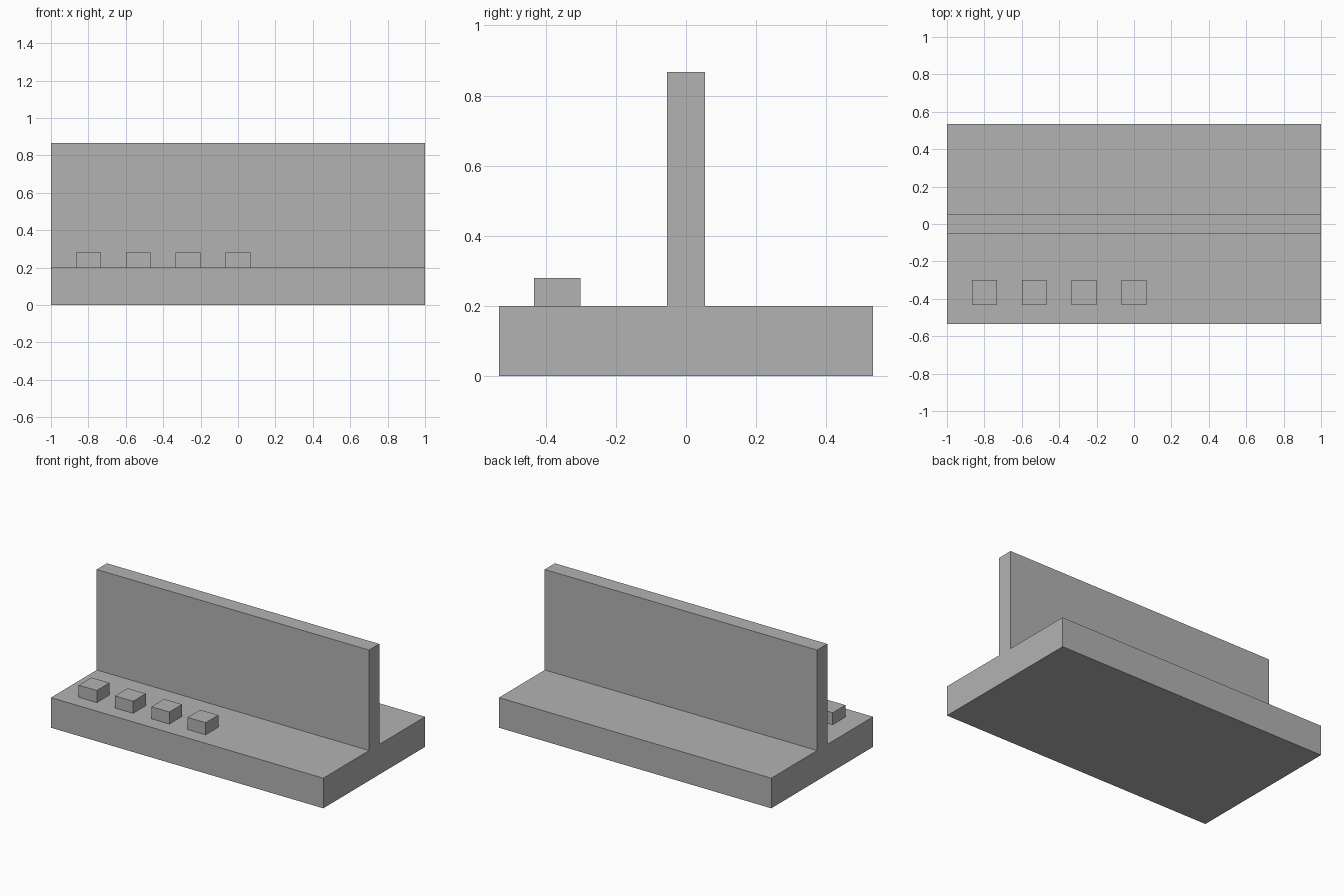
import bpy

cube = bpy.data.objects.get("Cube")
if cube:
    bpy.data.objects.remove(cube, do_unlink=True)

grey = bpy.data.materials.new("plain grey")
grey.use_nodes = True
colour = (0.45, 0.45, 0.45, 1)
grey.diffuse_color = colour
grey.node_tree.nodes["Principled BSDF"].inputs["Base Color"].default_value = colour


def box(name, size, x, y, bottom):
    """Add a box of the given size standing on the height bottom."""
    bpy.ops.mesh.primitive_cube_add(size=1, location=(x, y, bottom + size[2] / 2))
    obj = bpy.context.object
    obj.name = name
    obj.scale = size
    bpy.ops.object.transform_apply(location=False, rotation=False, scale=True)
    obj.data.materials.append(grey)
    return obj


base_height = 0.2
length = 2.0

# Base slab and the upright wall along its middle
box("base_slab", (length, 1.067, base_height), 0, 0, 0)
box("upright_wall", (length, 0.107, 0.667), 0, 0, base_height)

# Row of small blocks in front of the wall
for i in range(4):
    box(f"small_block_{i + 1}", (0.133, 0.133, 0.08),
        -0.8 + i * 0.8 / 3, -0.367, base_height)
